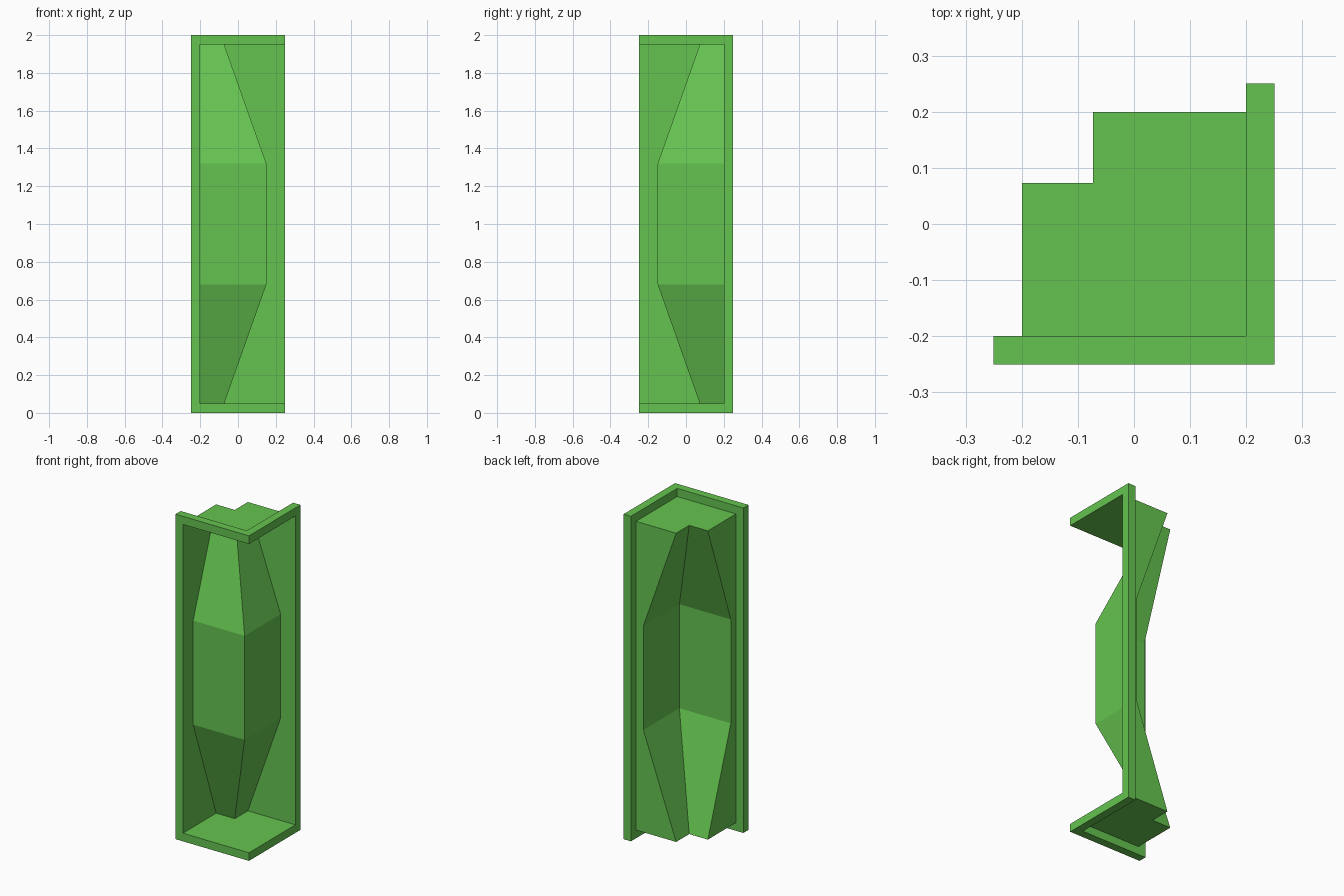
import bpy, bmesh
from itertools import product

if "Cube" in bpy.data.objects:
    bpy.data.objects.remove(bpy.data.objects["Cube"])

green = bpy.data.materials.new("green")
green.diffuse_color = (0.13, 0.55, 0.08, 1)
green.use_nodes = True
green.node_tree.nodes["Principled BSDF"].inputs["Base Color"].default_value = green.diffuse_color


def finish(name, bm):
    # Merge flat neighbours so only real edges remain
    bmesh.ops.remove_doubles(bm, verts=bm.verts, dist=1e-5)
    bmesh.ops.dissolve_limit(bm, angle_limit=0.02, verts=bm.verts, edges=bm.edges)
    me = bpy.data.meshes.new(name)
    bm.to_mesh(me)
    bm.free()
    me.materials.append(green)
    ob = bpy.data.objects.new(name, me)
    bpy.context.collection.objects.link(ob)
    return ob


# Corner frame: two square posts joined by L-shaped rails, with an open front corner
S = (-0.25, -0.2, 0.2, 0.25)
Z = (0, 0.05, 1.95, 2)
posts = {(0, 0), (2, 2)}
rails = posts | {(1, 0), (2, 0), (2, 1)}
cells = {(i, j, k) for k in range(3) for i, j in (posts if k == 1 else rails)}
bm = bmesh.new()
for c in cells:
    for axis, side in product(range(3), (0, 1)):
        n = list(c)
        n[axis] += 2 * side - 1
        if tuple(n) in cells:
            continue
        quad = []
        for u, v in ((0, 0), (1, 0), (1, 1), (0, 1)):
            p = [0, 0, 0]
            p[axis] = c[axis] + side
            p[(axis + 1) % 3] = c[(axis + 1) % 3] + u
            p[(axis + 2) % 3] = c[(axis + 2) % 3] + v
            quad.append(bm.verts.new((S[p[0]], S[p[1]], Z[p[2]])))
        bm.faces.new(quad if side else quad[::-1])
finish("corner_frame", bm)

# Recessed lining: thin faceted shell with a column bulging out at mid height
levels = ((0.05, -0.073), (0.68, 0.15), (1.32, 0.15), (1.95, -0.073))
bm = bmesh.new()
rings = [[bm.verts.new((x, y, z)) for x, y in
          ((-0.2, -0.2), (-0.2, -c), (c, -c), (c, 0.2), (0.2, 0.2))]
         for z, c in levels]
for low, high in zip(rings, rings[1:]):
    for i in range(4):
        bm.faces.new((low[i], low[i + 1], high[i + 1], high[i]))
# Floor and ceiling sheets
for ring, flip, z in ((rings[0], True, 0.05), (rings[-1], False, 1.95)):
    poly = ring + [bm.verts.new((0.2, -0.2, z))]
    bm.faces.new(poly[::-1] if flip else poly)
finish("faceted_lining", bm)
